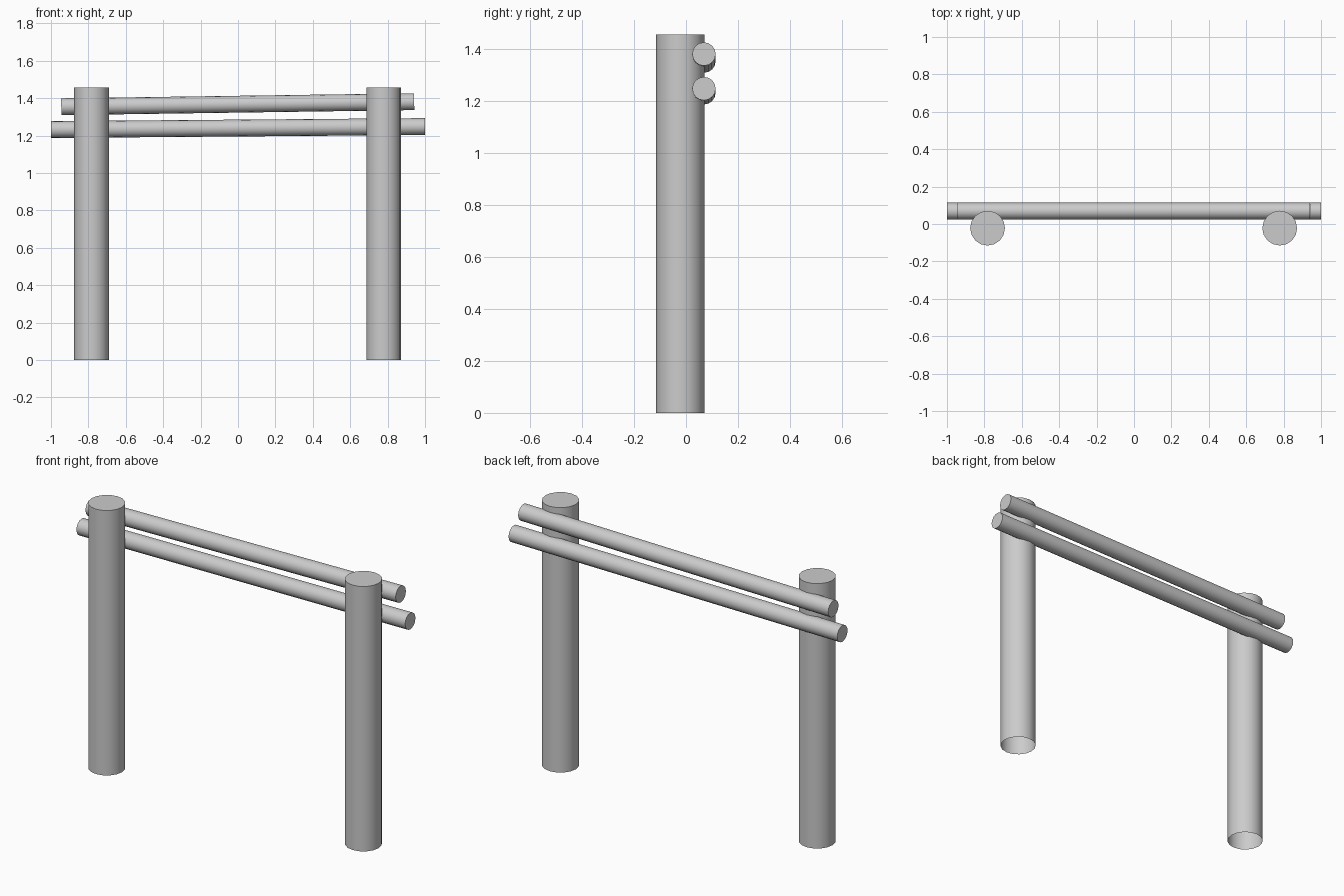
import bpy
import bmesh
import math
from mathutils import Vector

cube = bpy.data.objects.get("Cube")
if cube:
    bpy.data.objects.remove(cube, do_unlink=True)

grey = bpy.data.materials.new("weathered grey")
grey.use_nodes = True
colour = (0.6, 0.6, 0.6, 1.0)
grey.diffuse_color = colour
grey.node_tree.nodes["Principled BSDF"].inputs["Base Color"].default_value = colour


def pole(name, start, end, radius, sides=16, open_start=False):
    """Round pole between two points, optionally without its first cap."""
    start, end = Vector(start), Vector(end)
    axis = end - start
    bm = bmesh.new()
    bmesh.ops.create_cone(bm, cap_ends=True, segments=sides, radius1=radius,
                          radius2=radius, depth=axis.length)
    if open_start:
        caps = [f for f in bm.faces if f.normal.z < -0.9]
        bmesh.ops.delete(bm, geom=caps, context='FACES_ONLY')
    mesh = bpy.data.meshes.new(name)
    bm.to_mesh(mesh)
    bm.free()
    mesh.materials.append(grey)
    obj = bpy.data.objects.new(name, mesh)
    bpy.context.collection.objects.link(obj)
    obj.location = (start + end) / 2
    obj.rotation_euler = axis.to_track_quat('Z', 'Y').to_euler()
    bpy.ops.object.select_all(action='DESELECT')
    obj.select_set(True)
    bpy.context.view_layer.objects.active = obj
    bpy.ops.object.shade_smooth_by_angle(angle=math.radians(35))
    return obj


# Upright posts, open underneath
for side, x in (("right", -0.783), ("left", 0.779)):
    pole(f"{side}_post", (x, -0.022, 0), (x, -0.022, 1.457), 0.093, open_start=True)

# Slightly sloping rails fixed behind the posts
pole("upper_rail", (-0.945, 0.069, 1.354), (0.942, 0.069, 1.381), 0.045)
pole("lower_rail", (-1.0, 0.069, 1.232), (1.0, 0.069, 1.248), 0.045)
